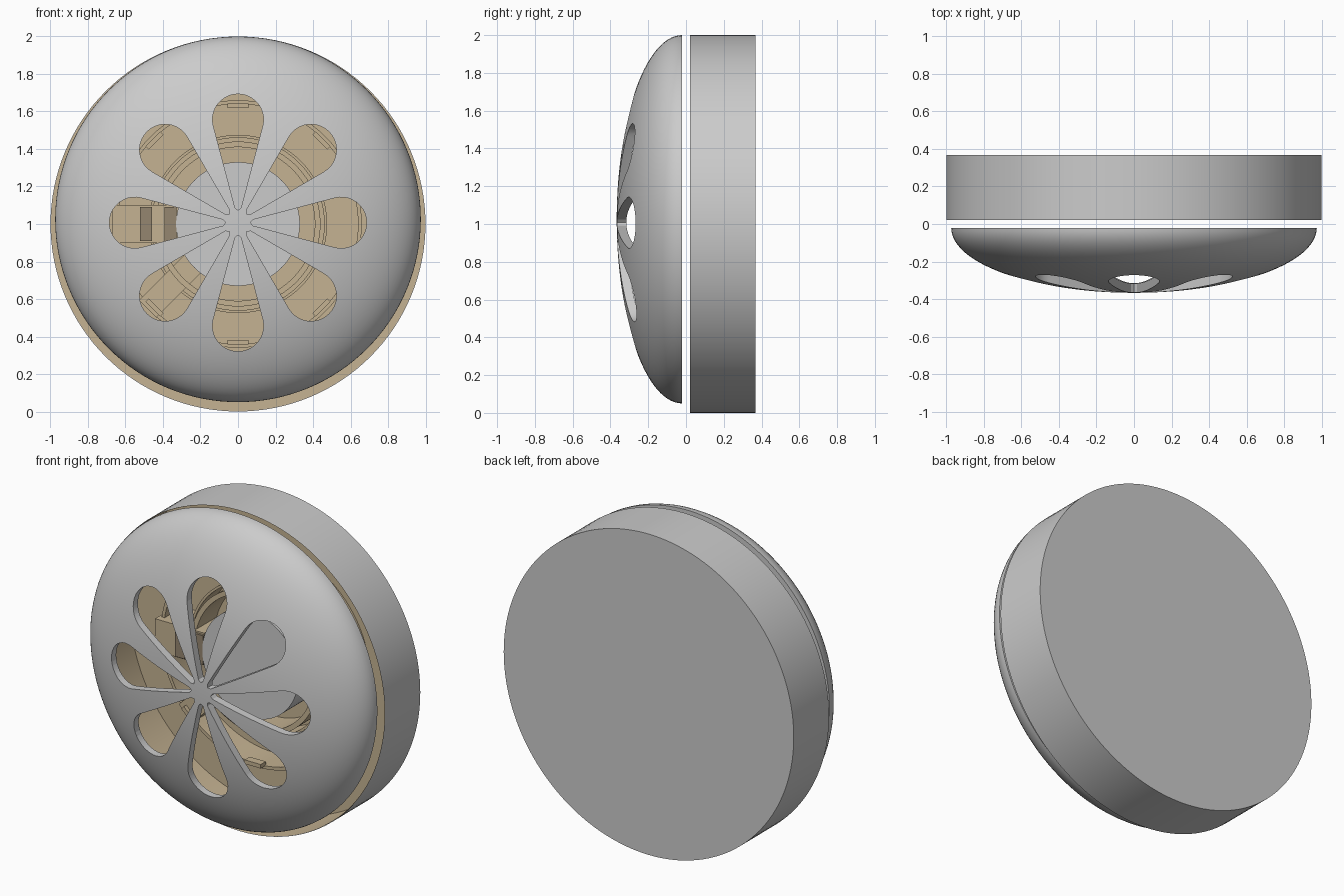
import bpy, bmesh
from math import sin, cos, pi, sqrt, radians
from mathutils import Matrix

if "Cube" in bpy.data.objects:
    bpy.data.objects.remove(bpy.data.objects["Cube"])


def material(name, rgb):
    m = bpy.data.materials.new(name)
    m.diffuse_color = (*rgb, 1)
    m.use_nodes = True
    m.node_tree.nodes["Principled BSDF"].inputs["Base Color"].default_value = m.diffuse_color
    return m


tan = material("tan", (0.56, 0.45, 0.29))
dark_tan = material("dark_tan", (0.30, 0.24, 0.16))


def add_object(name, bm, mat=None):
    me = bpy.data.meshes.new(name)
    bm.to_mesh(me)
    bm.free()
    ob = bpy.data.objects.new(name, me)
    bpy.context.collection.objects.link(ob)
    if mat:
        me.materials.append(mat)
    return ob


def smooth(ob):
    bpy.ops.object.select_all(action='DESELECT')
    ob.select_set(True)
    bpy.context.view_layer.objects.active = ob
    bpy.ops.object.shade_smooth_by_angle(angle=radians(30))


def lathe(name, pts, zc, mat=None, closed=False, inward=False, steps=128):
    """Spin a (radius, y) profile about the y axis through height zc."""
    bm = bmesh.new()
    vs = [bm.verts.new((r, y, zc)) for r, y in pts]
    for a, b in zip(vs, vs[1:]):
        bm.edges.new((a, b))
    if closed:
        bm.edges.new((vs[-1], vs[0]))
    bmesh.ops.spin(bm, geom=bm.verts[:] + bm.edges[:], cent=(0, 0, zc),
                   axis=(0, 1, 0), angle=2 * pi, steps=steps)
    bmesh.ops.remove_doubles(bm, verts=bm.verts, dist=1e-5)
    bmesh.ops.recalc_face_normals(bm, faces=bm.faces)
    if inward:
        bmesh.ops.reverse_faces(bm, faces=bm.faces)
    ob = add_object(name, bm, mat)
    smooth(ob)
    return ob


def box(name, size, loc, angle=0, mat=None):
    """Box placed at loc, then turned about the housing axis."""
    bm = bmesh.new()
    m = (Matrix.Translation((0, 0, 1)) @ Matrix.Rotation(angle, 4, 'Y')
         @ Matrix.Translation(loc) @ Matrix.Diagonal((*size, 1)))
    bmesh.ops.create_cube(bm, size=1, matrix=m)
    return add_object(name, bm, mat)


# Back housing: open can with a tan lining
lathe("housing", [(1.0, 0.02), (1.0, 0.367), (0, 0.367)], 1.0)
lathe("housing_lining", [(0.997, 0.021), (0.997, 0.36), (0, 0.36)], 1.0, tan, inward=True)

# Front cover: hollow elliptical dome
N = 28
DOME_Z = 1.025


def arc(radius, depth):
    return [(radius * sin(pi / 2 * i / N), -0.02 - depth * cos(pi / 2 * i / N))
            for i in range(N + 1)]


cover = lathe("front_cover", arc(0.975, 0.347) + arc(0.93, 0.297)[::-1], DOME_Z)

# Eight teardrop openings
R0, W0, RC, RW = 0.08, 0.016, 0.55, 0.136
outline = [(W0, R0)]
for i in range(21):
    a = radians(-14 + 208 * i / 20)
    outline.append((RW * cos(a), RC + RW * sin(a)))
outline.append((-W0, R0))
outline.append((0, R0 - 0.014))

bm = bmesh.new()
for k in range(8):
    rot = Matrix.Translation((0, 0, 1.007)) @ Matrix.Rotation(k * pi / 4, 4, 'Y')
    f = bm.faces.new([bm.verts.new(rot @ Matrix.Translation((x, -0.6, z)).translation)
                      for x, z in outline])
    ext = bmesh.ops.extrude_face_region(bm, geom=[f])
    bmesh.ops.translate(bm, vec=(0, 0.55, 0),
                        verts=[v for v in ext["geom"] if isinstance(v, bmesh.types.BMVert)])
bmesh.ops.recalc_face_normals(bm, faces=bm.faces)
cutter = add_object("petal_cutter", bm)
cutter.hide_render = True

mod = cover.modifiers.new("petals", 'BOOLEAN')
mod.operation = 'DIFFERENCE'
mod.solver = 'EXACT'
mod.object = cutter
bpy.context.view_layer.update()
cut = bpy.data.meshes.new_from_object(cover.evaluated_get(bpy.context.evaluated_depsgraph_get()))
cover.modifiers.clear()
cover.data = cut
bpy.data.objects.remove(cutter)
smooth(cover)

# Inner hub and concentric rings
lathe("inner_hub", [(0, 0.12), (0.33, 0.12), (0.33, 0.36)], 1.0)
for name, r0, r1, y in (("inner_ring", 0.41, 0.44, 0.16),
                        ("middle_ring", 0.46, 0.475, 0.20),
                        ("outer_ring", 0.64, 0.66, 0.18)):
    lathe(name, [(r0, y), (r1, y), (r1, 0.358), (r0, 0.358)], 1.0, tan, closed=True, steps=96)

# Clips around the outer ring
for k in (0, 1, 3, 4, 5, 7):
    box("ring_clip", (0.11, 0.05, 0.025), (0, 0.17, 0.63), k * pi / 4, tan)

# Terminal block on the left and a slanted bracket beside it
box("terminal_block", (0.34, 0.22, 0.20), (-0.50, 0.25, 0.0), 0, tan)
for x in (-0.49, -0.36):
    box("terminal_slot", (0.065, 0.02, 0.18), (x, 0.135, 0.0), 0, dark_tan)
box("slanted_bracket", (0.36, 0.18, 0.13), (-0.48, 0.26, 0.02), -pi / 4, tan)
